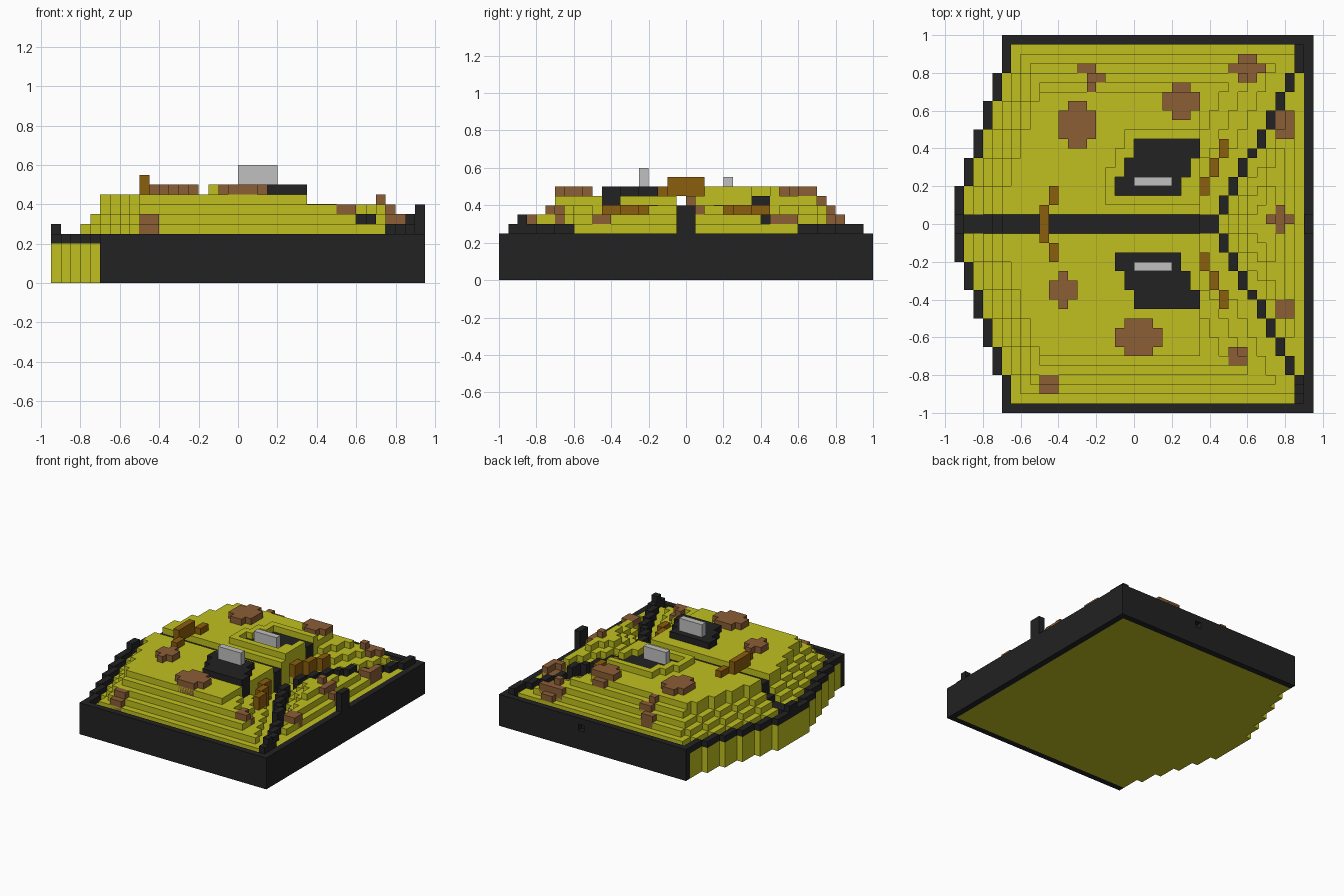
import bpy, bmesh, math

if "Cube" in bpy.data.objects:
    bpy.data.objects.remove(bpy.data.objects["Cube"], do_unlink=True)

U = 0.05  # block size


def material(name, rgb):
    m = bpy.data.materials.new(name)
    m.use_nodes = True
    m.diffuse_color = (*rgb, 1)
    b = m.node_tree.nodes["Principled BSDF"]
    b.inputs["Base Color"].default_value = (*rgb, 1)
    b.inputs["Roughness"].default_value = 0.8
    return m


YELLOW = material("yellow", (0.527, 0.527, 0.0144))
BLACK = material("charcoal", (0.016, 0.016, 0.016))
BROWN = material("brown", (0.258, 0.112, 0.036))
OCHRE = material("ochre", (0.258, 0.112, 0.004))
GREY = material("light grey", (0.527, 0.527, 0.527))


def block_field(name, cells, z0, mat):
    """Solid of square columns: cells maps (i, j) to the top height."""
    bm = bmesh.new()

    def quad(*pts):
        bm.faces.new([bm.verts.new(p) for p in pts])

    for (i, j), h in cells.items():
        x, y, X, Y = i * U, j * U, (i + 1) * U, (j + 1) * U
        quad((x, y, h), (X, y, h), (X, Y, h), (x, Y, h))
        quad((x, Y, z0), (X, Y, z0), (X, y, z0), (x, y, z0))
        sides = (((1, 0), (X, y), (X, Y)), ((-1, 0), (x, Y), (x, y)),
                 ((0, 1), (X, Y), (x, Y)), ((0, -1), (x, y), (X, y)))
        for (di, dj), a, b in sides:
            low = cells.get((i + di, j + dj), z0)
            if low < h - 1e-6:
                quad((*a, low), (*b, low), (*b, h), (*a, h))
    bmesh.ops.remove_doubles(bm, verts=bm.verts, dist=1e-5)
    bmesh.ops.dissolve_limit(bm, angle_limit=0.01, verts=bm.verts, edges=bm.edges)
    me = bpy.data.meshes.new(name)
    bm.to_mesh(me)
    bm.free()
    me.materials.append(mat)
    ob = bpy.data.objects.new(name, me)
    bpy.context.collection.objects.link(ob)
    return ob


def box(name, x0, x1, y0, y1, z0, z1, mat):
    bm = bmesh.new()
    bmesh.ops.create_cube(bm, size=1)
    for v in bm.verts:
        v.co = ((x0 + x1) / 2 + v.co.x * (x1 - x0), (y0 + y1) / 2 + v.co.y * (y1 - y0),
                (z0 + z1) / 2 + v.co.z * (z1 - z0))
    me = bpy.data.meshes.new(name)
    bm.to_mesh(me)
    bm.free()
    me.materials.append(mat)
    ob = bpy.data.objects.new(name, me)
    bpy.context.collection.objects.link(ob)


def rect_cells(*rects):
    """Block indices covered by rectangles (x0, x1, y0, y1)."""
    return {(i, j) for r in rects
            for i in range(round(r[0] / U), round(r[1] / U))
            for j in range(round(r[2] / U), round(r[3] / U))}


# Curved (stepped) left edge and the two diagonal ridge lines
def left_edge(y):
    y = abs(y)
    for limit, x in ((0.2, -0.95), (0.35, -0.9), (0.5, -0.85), (0.65, -0.8), (0.8, -0.75)):
        if y < limit:
            return x
    return -0.7


DIAG = [0.05, 0.15, 0.25, 0.35, 0.4, 0.5, 0.6, 0.7, 0.8, 0.95]


def diag_y(x):
    """Inner |y| of the ridge in the column holding x."""
    return DIAG[max(0, min(8, int((x - 0.45) / U + 1e-6)))]


def diag_x(y):
    for k in range(9):
        if abs(y) < DIAG[k + 1]:
            return 0.45 + U * k
    return 0.9


def ground(x, y):
    a = abs(y)
    if a > 0.9:
        return 0.2
    if x > diag_x(y):   # hill beyond the ridges
        rise = min(math.floor((0.9 - x) / U + 1e-6), math.floor((diag_y(x) - a) / 0.1 + 1e-6))
        return 0.25 + U * max(0, min(4, rise))
    h = 0.25 + U * min(4, math.floor((0.9 - a) / U))   # side slopes
    d = x - left_edge(y)                               # left slope
    for limit, z in ((0.1, 0.2), (0.15, 0.25), (0.2, 0.3), (0.25, 0.35)):
        if d < limit:
            h = min(h, z)
            break
    if x > 0.35:                                       # steps down to the ridges
        h = min(h, 0.4, 0.25 + U * math.floor((diag_x(y) - x) / 0.1 + 1e-6))
    return h


# Turret footprints, one per side
rows = [(-0.1, 0.25, 0.15, 0.25), (-0.05, 0.3, 0.25, 0.35), (0.0, 0.35, 0.35, 0.45)]
pit_back = rect_cells(*rows)
pit_front = rect_cells(*[(a, b, -d, -c) for a, b, c, d in rows])
rim = rect_cells((-0.15, 0.35, 0.1, 0.3), (-0.1, 0.35, 0.3, 0.4), (-0.05, 0.35, 0.4, 0.5)) - pit_back

# Sort every block into terrain, trim, centre channel and ridges
terrain, trim, channel, ridges = {}, {}, {}, {}
for i in range(-19, 18):
    for j in range(-19, 19):
        x, y = (i + 0.5) * U, (j + 0.5) * U
        a, c = abs(y), (i, j)
        if x < left_edge(y):
            continue
        h = ground(x, y)
        k = i - 9
        if x < left_edge(y) + U:
            trim[c] = 0.3 if a < 0.05 and x < -0.9 else 0.25
            h = 0.2
        elif a < 0.05 and x < 0.45:
            channel[c] = max(0.25, h - U)
            h = 0.2
        elif 0 <= k <= 8 and DIAG[k] < a < DIAG[k + 1]:
            ridges[c] = 0.35 if k < 5 else 0.3
            if k == 8:
                ridges[c] = 0.35 if -0.9 < y < -0.85 else 0.3
            h = 0.2
        elif c in rim:
            h = 0.5
        elif c in pit_back or c in pit_front:
            h = 0.3
        terrain[c] = h

block_field("terrain", terrain, 0, YELLOW)
block_field("left_trim", trim, 0.2, BLACK)
block_field("centre_channel", channel, 0.2, BLACK)
block_field("diagonal_ridges", ridges, 0.2, BLACK)

# Outer walls, the back one with a small square recess
box("front_wall", -0.7, 0.95, -1, -0.95, 0, 0.25, BLACK)
box("back_wall_lower", -0.7, 0.95, 0.95, 1, 0, 0.15, BLACK)
box("back_wall_upper", -0.7, 0.95, 0.95, 1, 0.2, 0.25, BLACK)
box("back_wall_left", 0.25, 0.95, 0.95, 1, 0.15, 0.2, BLACK)
box("back_wall_right", -0.7, 0.2, 0.95, 1, 0.15, 0.2, BLACK)
box("back_wall_recess", 0.2, 0.25, 0.95, 0.96, 0.15, 0.2, BLACK)
box("right_wall", 0.9, 0.95, -0.95, 0.95, 0, 0.25, BLACK)
box("right_wall_post", 0.9, 0.95, -0.05, 0.05, 0.25, 0.4, BLACK)

# Turrets with upright plates
for side, cells, top, s in (("back", pit_back, 0.45, 1), ("front", pit_front, 0.5, -1)):
    block_field(side + "_turret", {c: top for c in cells}, 0.3, BLACK)
    y0, y1 = sorted((0.2 * s, 0.25 * s))
    box(side + "_turret_plate", 0, 0.2, y0, y1, top, top + 0.1, GREY)

# Raised brown patches that follow the ground
patches = [
    [(0.15, 0.35, 0.6, 0.7), (0.2, 0.3, 0.55, 0.75)],
    [(-0.4, -0.2, 0.45, 0.6), (-0.35, -0.25, 0.4, 0.65)],
    [(-0.3, -0.2, 0.8, 0.85), (-0.25, -0.15, 0.75, 0.8), (-0.25, -0.2, 0.7, 0.75)],
    [(0.5, 0.7, 0.8, 0.85), (0.55, 0.65, 0.75, 0.9)],
    [(0.75, 0.85, 0.45, 0.6)],
    [(0.75, 0.8, -0.05, 0.1), (0.7, 0.85, 0, 0.05)],
    [(0.75, 0.85, -0.5, -0.4)],
    [(0.5, 0.6, -0.75, -0.65)],
    [(-0.1, 0.15, -0.65, -0.55), (-0.05, 0.1, -0.7, -0.5)],
    [(-0.45, -0.3, -0.4, -0.3), (-0.4, -0.35, -0.45, -0.25)],
    [(-0.5, -0.4, -0.9, -0.8)],
]
for n, rects in enumerate(patches):
    tops = {c: terrain[c] + U for c in rect_cells(*rects) if c not in ridges}
    block_field(f"brown_patch_{n + 1}", tops, 0.22, BROWN)

# Ochre bridge over the channel and stepped planks beside the ridges
box("bridge_beam", -0.5, -0.45, -0.1, 0.1, 0.45, 0.55, OCHRE)
for s, side in ((1, "back"), (-1, "front")):
    y0, y1 = sorted((0.1 * s, 0.2 * s))
    box(side + "_bridge_end", -0.45, -0.4, y0, y1, 0.45, 0.5, OCHRE)
    for n in range(3):
        y0, y1 = sorted(((0.15 + 0.1 * n) * s, (0.25 + 0.1 * n) * s))
        x0 = 0.35 + U * n
        box(f"{side}_plank_{n + 1}", x0, x0 + U, y0, y1, 0.2, 0.402, OCHRE)
